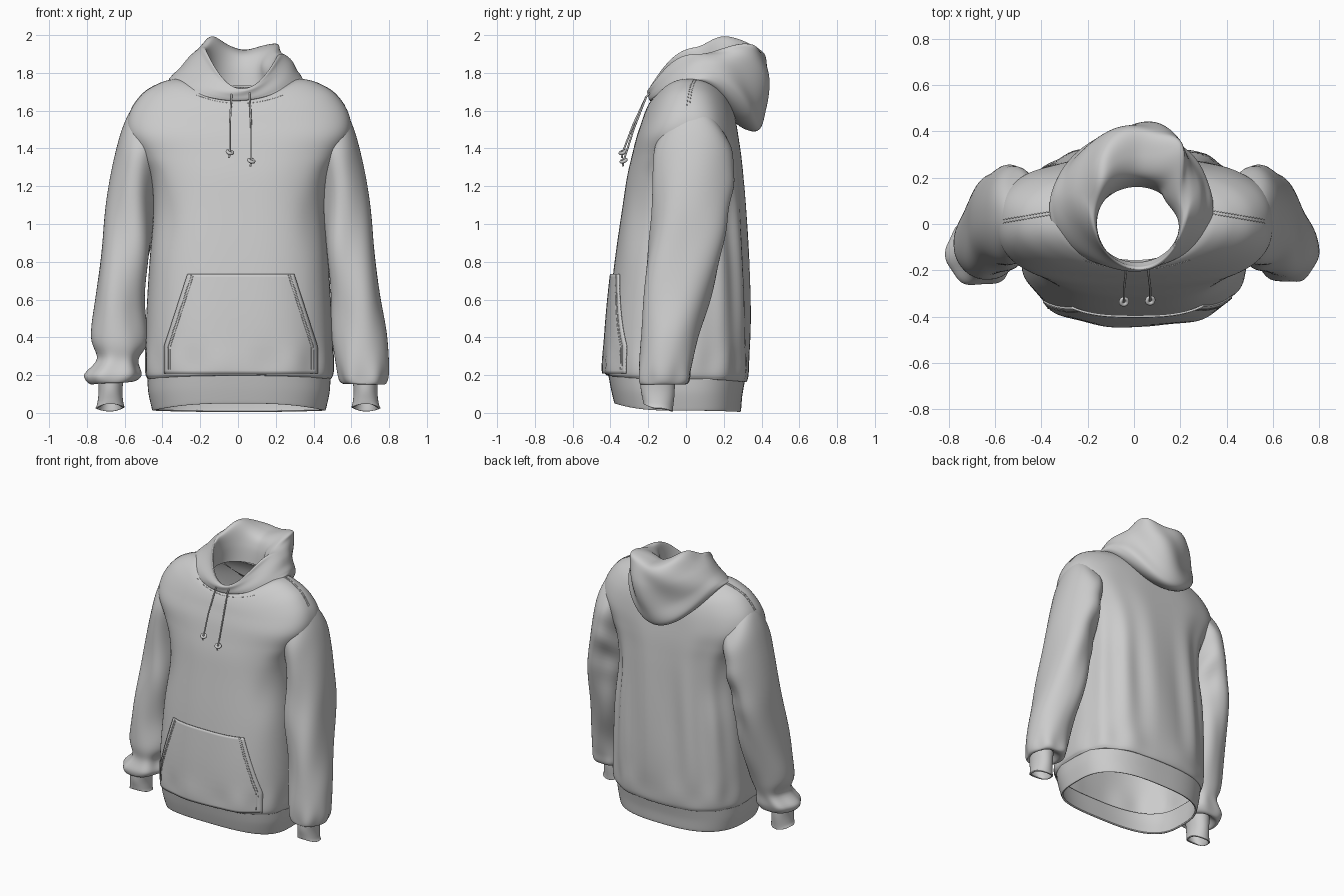
import bpy
from math import sin, cos, pi, exp, copysign
from mathutils import Vector
from mathutils.bvhtree import BVHTree

if "Cube" in bpy.data.objects:
    bpy.data.objects.remove(bpy.data.objects["Cube"])


def finish(name, verts, faces, thick=0, offset=-1):
    me = bpy.data.meshes.new(name)
    me.from_pydata(verts, [], faces)
    me.shade_smooth()
    ob = bpy.data.objects.new(name, me)
    bpy.context.collection.objects.link(ob)
    if thick:
        m = ob.modifiers.new("cloth", "SOLIDIFY")
        m.thickness, m.offset = thick, offset
    return ob


def bump(x, mid, width):
    return exp(-((x - mid) / width) ** 2)


def catmull(rows, u):
    i = min(int(u), len(rows) - 2)
    t = u - i
    a, b, c, d = (rows[max(0, min(len(rows) - 1, i + k))] for k in (-1, 0, 1, 2))
    return [0.5 * (2 * q + (r - p) * t + (2 * p - 5 * q + 4 * r - s) * t * t
                   + (3 * q - p - 3 * r + s) * t ** 3) for p, q, r, s in zip(a, b, c, d)]


def loft(name, rows, n=2.3, seg=96, sub=6, folds=None, thick=0.0):
    """Rows: x left, x right, y front, y back, z left, z right, z front, z back, (squareness)."""
    verts, faces = [], []
    steps = (len(rows) - 1) * sub
    for k in range(steps + 1):
        u = k / sub
        xl, xr, yf, yb, zl, zr, zf, zb, *sq = catmull(rows, u)
        e = 2 / (sq[0] if sq else n)
        for j in range(seg):
            th = 2 * pi * j / seg
            c, s = cos(th), sin(th)
            x = (xl + xr) / 2 + (xr - xl) / 2 * copysign(abs(c) ** e, c)
            y = (yf + yb) / 2 + (yb - yf) / 2 * copysign(abs(s) ** e, s)
            z = c * c * (zr if c > 0 else zl) + s * s * (zb if s > 0 else zf)
            p = Vector((x, y, z))
            if folds:
                p += folds(th, u, p)
            verts.append(p)
    for k in range(steps):
        for j in range(seg):
            a, b = k * seg + j, k * seg + (j + 1) % seg
            faces.append((a, b, b + seg, a + seg))
    return finish(name, verts, faces, thick)


def tube(name, pts, r):
    cu = bpy.data.curves.new(name, "CURVE")
    cu.dimensions = "3D"
    cu.bevel_depth, cu.bevel_resolution, cu.use_fill_caps = r, 2, True
    sp = cu.splines.new("POLY")
    sp.points.add(len(pts) - 1)
    for q, p in zip(sp.points, pts):
        q.co = (*p, 1)
    ob = bpy.data.objects.new(name, cu)
    bpy.context.collection.objects.link(ob)


# Torso with shoulders
def torso_row(hx, yf, yb, z, zf=None, zb=None):
    square = 2.75 if z < 1.5 else 2.75 - (z - 1.5) * 2.2
    return (-hx, hx + 0.01, yf, yb, z, z, zf or z, zb or z, square)


def torso_folds(th, u, p):
    back = max(0, sin(th)) ** 0.7
    d = 0.011 * sin(13 * th + 1.5 * p.z) * back * bump(p.z, 0.75, 0.5)
    d += 0.006 * sin(11 * th + 1) * bump(p.z, 0.26, 0.09)
    d += 0.010 * sin(9 * p.z + 2) * bump(abs(cos(th)), 0.8, 0.2) * bump(p.z, 1.1, 0.3)
    return Vector((cos(th), sin(th), 0)) * d


torso = loft("torso", [
    torso_row(.472, -.405, .306, .18, .20, .165),
    torso_row(.483, -.418, .322, .185, .20, .17),
    torso_row(.493, -.425, .332, .24),
    torso_row(.486, -.410, .335, .5),
    torso_row(.468, -.378, .326, .8),
    torso_row(.45, -.335, .312, 1.1),
    torso_row(.465, -.312, .302, 1.25),
    torso_row(.52, -.287, .292, 1.36),
    torso_row(.585, -.262, .278, 1.48, 1.46, 1.46),
    torso_row(.574, -.235, .262, 1.59, 1.54, 1.56),
    torso_row(.505, -.218, .245, 1.69, 1.59, 1.63),
    torso_row(.42, -.20, .222, 1.743, 1.63, 1.68),
    torso_row(.35, -.185, .20, 1.765, 1.65, 1.71),
    torso_row(.30, -.172, .18, 1.765, 1.658, 1.72),
    torso_row(.24, -.155, .17, 1.745, 1.655, 1.725)],
    seg=128, folds=torso_folds, thick=0.008)

# Ribbed waistband
loft("waistband", [
    torso_row(.452, -.378, .288, .012, .05, .005),
    torso_row(.458, -.383, .292, .03, .065, .02),
    torso_row(.475, -.398, .298, .11, .13, .09),
    torso_row(.48, -.412, .312, .185, .205, .17)],
    seg=128, thick=0.012)


# Sleeves and cuffs: rows give outer x,z, inner x,z, front y, back y
def side_row(sgn, xo, zo, xi, zi, yf, yb, tilt=0):
    m = (zo + zi) / 2
    if sgn > 0:
        return (xi, xo, yf, yb, zi, zo, m + tilt, m - tilt)
    return (-xo, -xi, yf, yb, zo, zi, m + tilt, m - tilt)


upper = [(.757, .60, .49, .55, -.225, .12), (.73, .85, .465, .77, -.205, .178),
         (.70, 1.08, .45, .96, -.187, .222), (.655, 1.34, .435, 1.13, -.175, .25),
         (.610, 1.515, .41, 1.28, -.165, .24), (.545, 1.63, .36, 1.40, -.125, .18),
         (.45, 1.66, .32, 1.47, -.09, .13)]
lower = {1: [(.73, .19, .61, .19, -.22, -.07), (.765, .15, .58, .155, -.24, -.01),
             (.787, .17, .545, .165, -.25, .02), (.797, .25, .525, .23, -.25, .03),
             (.787, .40, .51, .36, -.24, .06)],
         -1: [(.74, .20, .60, .20, -.22, -.07), (.775, .15, .56, .165, -.25, -.01),
              (.81, .20, .515, .20, -.265, .02), (.745, .285, .53, .28, -.235, .03),
              (.775, .40, .49, .37, -.24, .06)]}

for sgn, side in ((1, "left"), (-1, "right")):
    def sleeve_folds(th, u, p, sgn=sgn):
        a = th if sgn > 0 else pi - th
        w = bump(u, 6.2, 2.3)
        inner = 0.35 + 0.65 * (1 - cos(a)) / 2
        d = (0.011 * sin(2 * a + 1.9 * u) + 0.011 * sin(4 * a - 1.5 * u + 1)) * inner
        d += 0.016 * bump(a % (2 * pi), 2.1, 0.7) * sin(5 * u) * bump(u, 8, 1.3)
        low = 0.006 * sin(6 * a + 2) * bump(u, 2.2, 1)
        return Vector((cos(th), sin(th), 0)) * (d * w + low)

    loft("sleeve_" + side, [side_row(sgn, *r) for r in lower[sgn] + upper],
         n=2.2, seg=72, folds=sleeve_folds)
    loft("cuff_" + side, [
        side_row(sgn, .755, .025, .60, .03, -.225, -.07, .02),
        side_row(sgn, .745, .05, .607, .055, -.23, -.068, .02),
        side_row(sgn, .738, .12, .612, .12, -.24, -.06, .01),
        side_row(sgn, .745, .22, .60, .22, -.24, -.06)],
        n=2.1, seg=48, thick=0.01)


# Hood, lying open on the back: underside, outer wall, rim, lining
def hood_folds(th, u, p):
    o = Vector((0, 0, 0))
    rim = bump(u, 6.2, 1.6)
    o.z += 0.062 * rim * bump(th, 2.45, 0.45) + 0.035 * rim * bump(th, 0.85, 0.35)
    o.z -= 0.015 * rim * bump(th, 1.5, 0.3)
    o += Vector((0.05, 0.07, 0)) * bump(u, 6, 1.2) * bump(th, 0.85, 0.3)
    outer = bump(u, 3.5, 1.3)
    o += Vector((cos(th), sin(th), 0)) * outer * (
        0.014 * sin(5 * th + 2.2 * u) * max(0, sin(th)) + 0.005 * sin(4 * th - u))
    o.x -= 0.03 * bump(u, 8, 0.8) * bump(th, 0.6, 0.35)
    return o


loft("hood", [
    (-.25, .25, -.16, .19, 1.735, 1.735, 1.655, 1.60),
    (-.357, .335, -.188, .30, 1.758, 1.758, 1.652, 1.508),
    (-.352, .335, -.198, .39, 1.785, 1.785, 1.662, 1.50),
    (-.305, .31, -.202, .415, 1.83, 1.82, 1.682, 1.62),
    (-.255, .282, -.202, .438, 1.885, 1.865, 1.70, 1.80),
    (-.213, .25, -.2, .405, 1.92, 1.895, 1.71, 1.915),
    (-.185, .225, -.195, .30, 1.93, 1.90, 1.717, 1.935),
    (-.165, .205, -.185, .22, 1.91, 1.885, 1.712, 1.91),
    (-.16, .195, -.18, .18, 1.83, 1.82, 1.70, 1.84),
    (-.17, .195, -.165, .16, 1.73, 1.73, 1.67, 1.73)],
    n=2.0, seg=128, sub=8, folds=hood_folds)

# Front pouch pocket, projected onto the torso
me = torso.data
tree = BVHTree.FromPolygons([v.co for v in me.vertices], [p.vertices[:] for p in me.polygons])


def on_front(x, z, lift):
    hit = tree.ray_cast(Vector((x, -2, z)), Vector((0, 1, 0)))[0]
    return (x, hit.y - lift, z)


def pocket_half(z):
    return 0.408 if z < 0.35 else 0.408 - (z - 0.35) / 0.385 * 0.125


NX, NZ = 48, 32
verts, faces = [], []
for k in range(NZ + 1):
    z = 0.208 + 0.527 * k / NZ
    for j in range(NX + 1):
        t = 2 * j / NX - 1
        verts.append(on_front(0.015 + t * pocket_half(z), z, 0.009 + 0.008 * (1 - t ** 4)))
for k in range(NZ):
    for j in range(NX):
        a = k * (NX + 1) + j
        faces.append((a, a + 1, a + NX + 2, a + NX + 1))
finish("pouch_pocket", verts, faces, 0.009)

# Stitching
for sgn in (1, -1):
    for inset in (0.022, 0.034):
        tube("pocket_stitch", [on_front(0.015 + sgn * (pocket_half(z) - inset), z, 0.0115)
                               for z in [0.23 + 0.5 * i / 24 for i in range(25)]], 0.002)
    for dy in (0, 0.014):
        line = []
        for i in range(20):
            start = Vector((sgn * (0.33 + 0.235 * i / 19), 0.045 - 0.04 * i / 19 + dy, 3))
            hit = tree.ray_cast(start, Vector((0, 0, -1)))[0]
            if hit:
                line.append(hit)
        tube("shoulder_stitch", line, 0.002)
tube("neck_stitch", [on_front(0.01 + 0.23 * t, 1.638 + 0.045 * t * t, -0.001)
                     for t in [i / 12 - 1 for i in range(25)]], 0.002)

# Drawstrings with knots
for x, y, z in ((-.043, -.335, 1.38), (.07, -.33, 1.335)):
    x0 = x + (0.008 if x < 0 else -0.008)
    tube("drawstring", [(x0, -.185, 1.70), (x0, -.21, 1.675), (x, (y - .21) / 2 - .006, (z + 1.675) / 2),
                        (x, y, z), (x - .004, y - .005, z - .03)], 0.005)
    bpy.ops.mesh.primitive_torus_add(location=(x, y, z), rotation=(0.4, 0.3, 0), major_radius=0.014,
                                     minor_radius=0.009, major_segments=20, minor_segments=10)
    bpy.context.object.name = "drawstring_knot"
    bpy.ops.object.shade_smooth()
